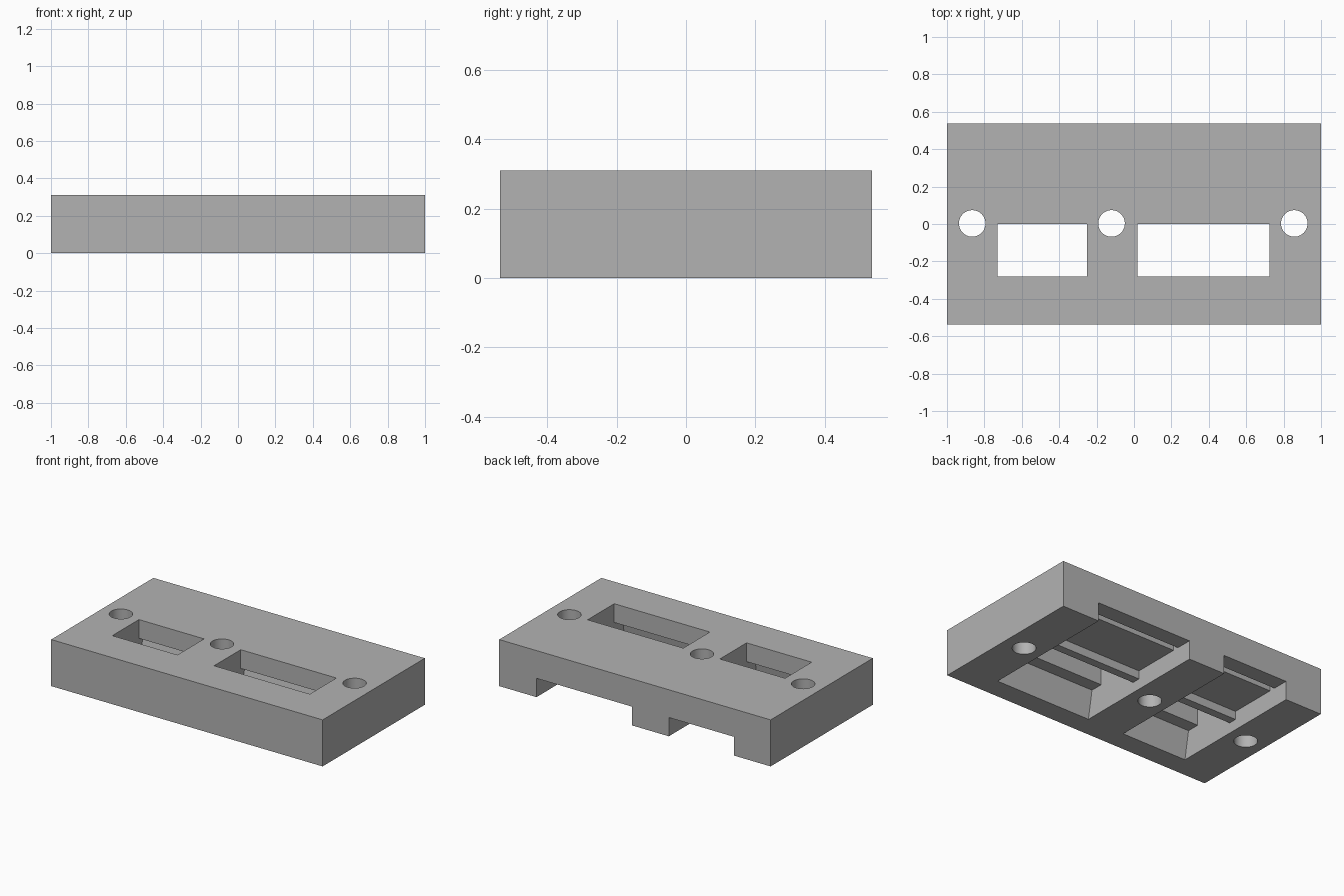
import bpy, bmesh
from mathutils import Matrix

cube = bpy.data.objects.get("Cube")
if cube:
    bpy.data.objects.remove(cube, do_unlink=True)

LENGTH, DEPTH, HEIGHT = 2.0, 1.075, 0.31

grey = bpy.data.materials.new("plain grey")
grey.use_nodes = True
grey.diffuse_color = (0.45, 0.45, 0.45, 1)
grey.node_tree.nodes["Principled BSDF"].inputs["Base Color"].default_value = (0.45, 0.45, 0.45, 1)


def make_object(name, bm):
    bmesh.ops.recalc_face_normals(bm, faces=bm.faces)
    mesh = bpy.data.meshes.new(name)
    bm.to_mesh(mesh)
    bm.free()
    mesh.materials.append(grey)
    obj = bpy.data.objects.new(name, mesh)
    bpy.context.collection.objects.link(obj)
    return obj


def cut(target, cutter):
    mod = target.modifiers.new(cutter.name, 'BOOLEAN')
    mod.operation = 'DIFFERENCE'
    mod.solver = 'EXACT'
    mod.object = cutter
    bpy.context.view_layer.objects.active = target
    bpy.ops.object.modifier_apply(modifier=mod.name)
    bpy.data.objects.remove(cutter, do_unlink=True)


# Solid plate
bm = bmesh.new()
bmesh.ops.create_cube(bm, size=1)
bmesh.ops.scale(bm, vec=(LENGTH, DEPTH, HEIGHT), verts=bm.verts)
bmesh.ops.translate(bm, vec=(0, 0, HEIGHT / 2), verts=bm.verts)
plate = make_object("socket_plate", bm)

# Socket cross-section (y, z): tilted front wall, top window, catch lip, slot, back exit
profile = [(-.40, -.01), (-.365, .185), (-.28, .185), (-.28, .35), (0, .35),
           (0, .185), (.045, .185), (.015, .07), (.07, .07), (.07, .125),
           (.39, .125), (.39, .185), (.43, .185), (.43, .125), (.6, .125), (.6, -.01)]

for x0, x1 in ((-.73, -.25), (.02, .725)):
    bm = bmesh.new()
    face = bm.faces.new([bm.verts.new((x0, y, z)) for y, z in profile])
    ext = bmesh.ops.extrude_face_region(bm, geom=[face], use_keep_orig=True)
    moved = [v for v in ext["geom"] if isinstance(v, bmesh.types.BMVert)]
    bmesh.ops.translate(bm, vec=(x1 - x0, 0, 0), verts=moved)
    cut(plate, make_object("socket_cutter", bm))

# Round screw holes
for x in (-.865, -.12, .857):
    bm = bmesh.new()
    bmesh.ops.create_cone(bm, cap_ends=True, segments=48, radius1=.071, radius2=.071,
                          depth=1, matrix=Matrix.Translation((x, .003, .15)))
    cut(plate, make_object("hole_cutter", bm))

# Smooth hole walls, crisp edges
bpy.ops.object.select_all(action='DESELECT')
plate.select_set(True)
bpy.context.view_layer.objects.active = plate
bpy.ops.object.shade_smooth_by_angle()
